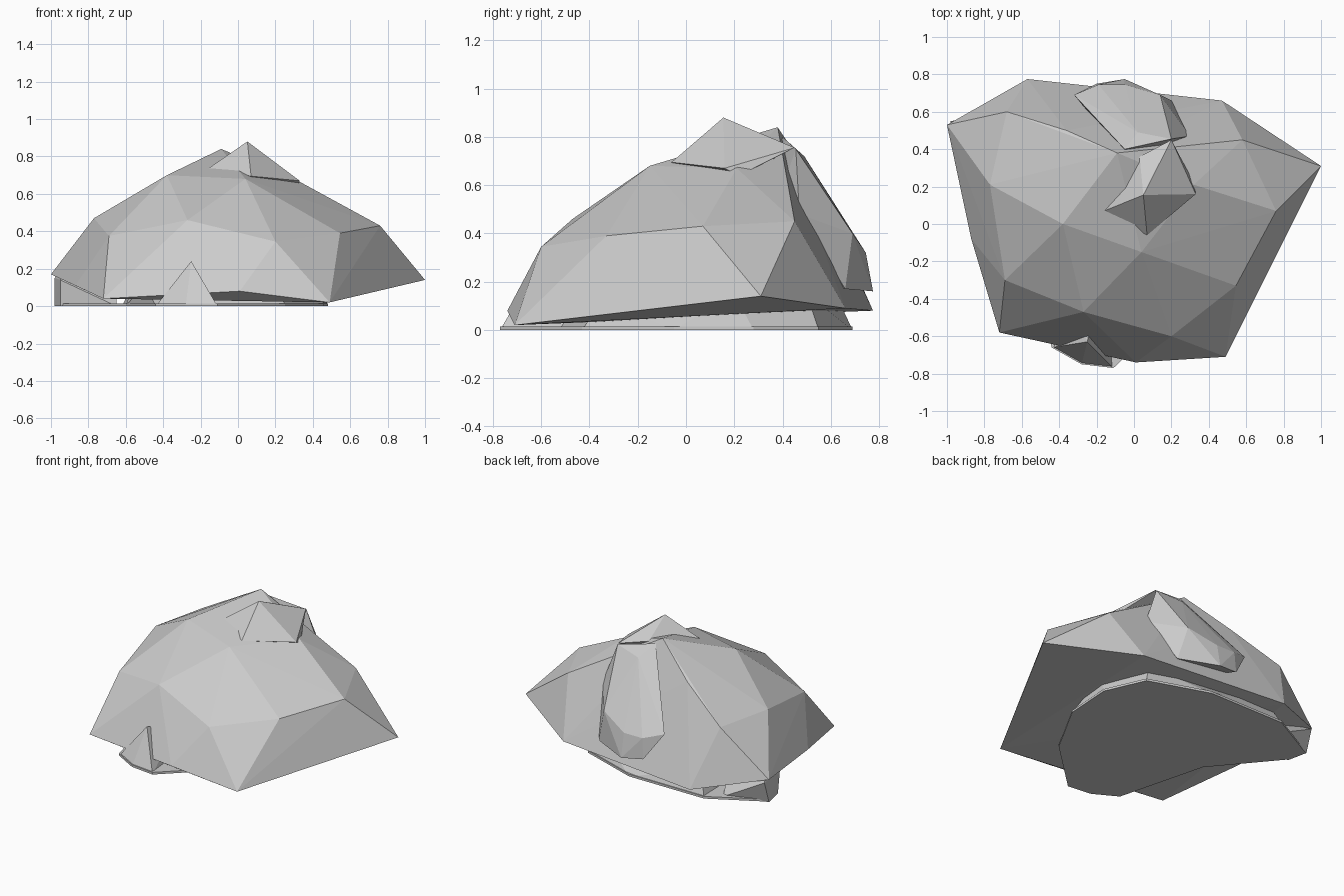
import bpy, bmesh


def finish(bm, name):
    bmesh.ops.recalc_face_normals(bm, faces=bm.faces)
    mesh = bpy.data.meshes.new(name)
    bm.to_mesh(mesh)
    bm.free()
    obj = bpy.data.objects.new(name, mesh)
    bpy.context.collection.objects.link(obj)
    return obj


def chunk(name, points):
    """Faceted stone: convex hull around its corner points."""
    bm = bmesh.new()
    for p in points:
        bm.verts.new(p)
    bmesh.ops.convex_hull(bm, input=bm.verts)
    loose = [v for v in bm.verts if not v.link_faces]
    bmesh.ops.delete(bm, geom=loose, context='VERTS')
    return finish(bm, name)


def slab(name, outline, height):
    """Flat stone: outline extruded upwards from the ground."""
    bm = bmesh.new()
    face = bm.faces.new([bm.verts.new((x, y, 0)) for x, y in outline])
    ext = bmesh.ops.extrude_face_region(bm, geom=[face])
    # keep the ground face, lift the copy
    top = [g for g in ext['geom'] if isinstance(g, bmesh.types.BMVert)]
    bmesh.ops.translate(bm, verts=top, vec=(0, 0, height))
    if not face.is_valid:
        bm.faces.new([v for v in bm.verts if v.co.z < 0.001])
    return finish(bm, name)


# Main boulder: overhanging rim, shoulder ring, crown
rim = [(-.72, -.58, .04), (.01, -.74, .08), (.49, -.71, .02), (1, .31, .14),
       (.47, .66, .09), (-.57, .775, .08), (-1, .53, .17), (-.87, -.08, .11)]
shoulder = [(-.69, -.30, .375), (-.27, -.47, .46), (.20, -.60, .345),
            (.545, -.33, .39), (.76, .07, .43), (.58, .45, .45),
            (-.68, .60, .47), (-.77, .21, .47)]
crown = [(-.38, 0, .70), (.04, -.15, .68), (.32, .21, .67),
         (-.09, .38, .84), (-.36, .50, .66)]
chunk("main_boulder", rim + shoulder + crown)

# Ridge running down the back
chunk("back_ridge", [(-.05, .40, .80), (.20, .455, .75), (.30, .47, .48),
                     (.20, .66, .17), (-.05, .775, .16), (-.20, .75, .18),
                     (.14, .69, .40), (-.05, .745, .32), (-.32, .69, .36),
                     (-.19, .745, .32), (.02, .49, .72), (0, .30, .30)])

# Small pointed stone on the crown
chunk("top_stone", [(.05, .155, .88), (.33, .16, .67), (.20, .45, .755),
                    (.07, -.06, .695), (-.16, .07, .735), (.03, .36, .78),
                    (.32, .22, .64), (.05, .15, .60)])

# Ground slab under the overhang
slab("base_slab", [(-.11, -.77), (.25, -.43), (.46, -.05), (.48, .28),
                   (.36, .55), (-.05, .69), (-.62, .69), (-.97, .50),
                   (-.94, .36), (-.60, -.05), (-.44, -.66), (-.28, -.75)], .015)
chunk("base_core", [(.25, -.43, 0), (.46, -.05, 0), (.48, .28, 0), (.36, .55, 0),
                    (-.05, .69, 0), (-.62, .69, 0), (-.60, -.05, 0), (-.44, -.60, 0),
                    (.22, -.35, .12), (.44, .20, .15), (.30, .50, .15),
                    (-.55, .62, .15), (-.50, -.40, .12)])

# Small spikes poking out at the front and the left
chunk("front_spike", [(-.44, -.66, 0), (-.28, -.75, 0), (-.11, -.77, 0),
                      (-.25, -.63, .24), (-.15, -.35, 0), (-.35, -.35, 0),
                      (-.2, -.4, .15)])
chunk("left_spike", [(-.98, .50, 0), (-.95, .36, 0), (-.98, .55, .15),
                     (-.95, .34, .14), (-.94, .46, .20), (-.70, .60, 0),
                     (-.65, .30, 0), (-.65, .45, .15)])
